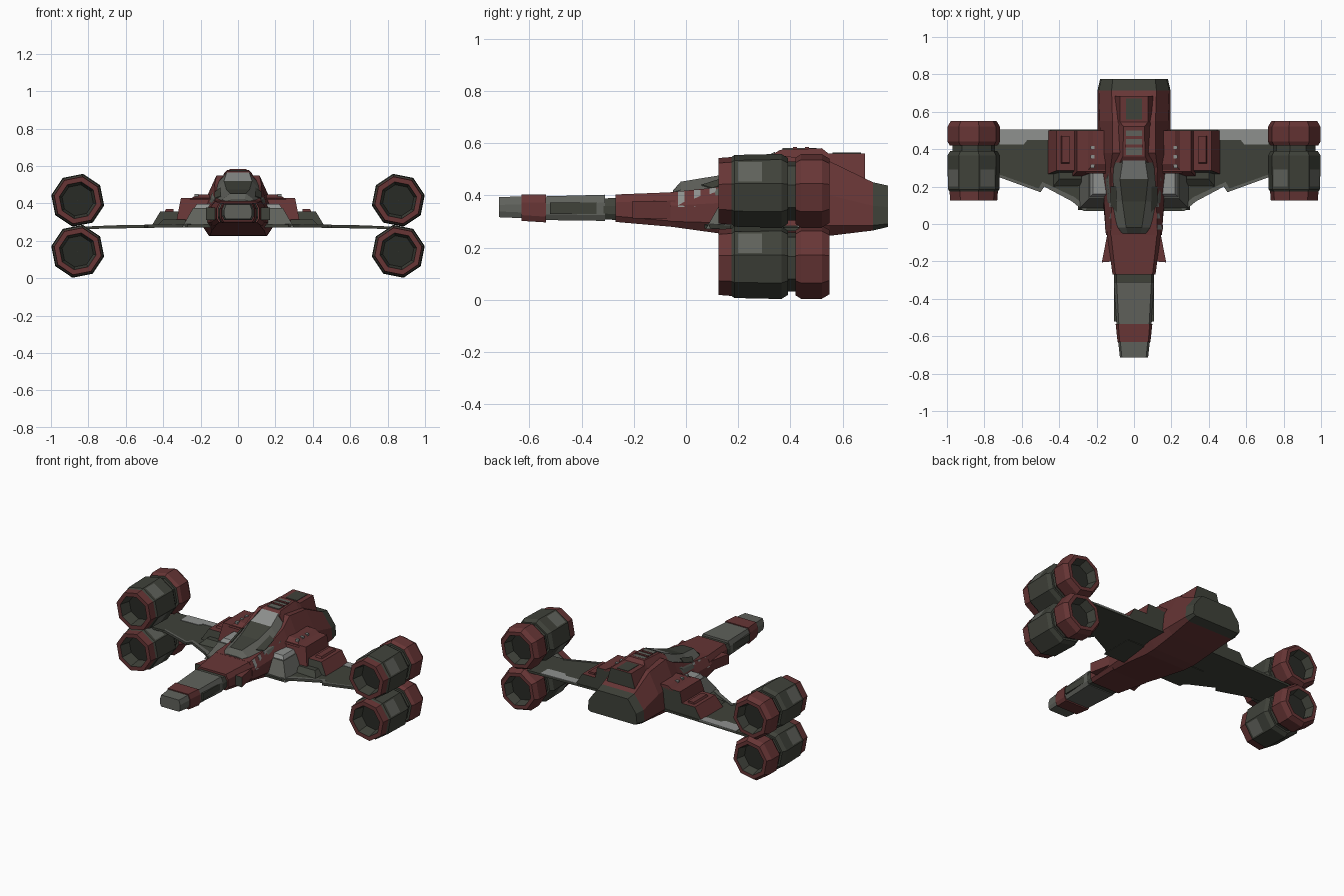
import bpy, bmesh
from math import cos, sin, pi

cube = bpy.data.objects.get("Cube")
if cube:
    bpy.data.objects.remove(cube)


def material(name, r, g, b):
    m = bpy.data.materials.new(name)
    m.use_nodes = True
    m.diffuse_color = (r, g, b, 1)
    m.node_tree.nodes["Principled BSDF"].inputs["Base Color"].default_value = (r, g, b, 1)
    return m


RED = material("dull red", .135, .036, .036)
DARK = material("dark grey green", .05, .054, .042)
GREY = material("mid grey", .115, .12, .105)
LIGHT = material("light grey", .27, .28, .27)
BLACK = material("shadow grey", .022, .024, .019)


def finish(name, bm, mats, mirror=False, rule=None):
    bmesh.ops.recalc_face_normals(bm, faces=bm.faces)
    bm.normal_update()
    if rule:
        for f in bm.faces:
            f.material_index = rule(f)
    mesh = bpy.data.meshes.new(name)
    bm.to_mesh(mesh)
    bm.free()
    for m in mats:
        mesh.materials.append(m)
    ob = bpy.data.objects.new(name, mesh)
    bpy.context.collection.objects.link(ob)
    if mirror:
        ob.modifiers.new("mirror", "MIRROR").use_mirror_merge = False
    return ob


def skin(bm, rings):
    """Join closed rings of points and cap both ends."""
    vs = [[bm.verts.new(p) for p in r] for r in rings]
    n = len(vs[0])
    for a, b in zip(vs, vs[1:]):
        for i in range(n):
            j = (i + 1) % n
            bm.faces.new((a[i], a[j], b[j], b[i]))
    return bm.faces.new(vs[0][::-1]), bm.faces.new(vs[-1])


def loft(name, sections, mats, rule=None, recess=0):
    """Symmetric hull; each section is y, then (half width, z) from the bottom up."""
    bm = bmesh.new()
    rings = [[(w, y, z) for w, z in s] + [(-w, y, z) for w, z in s[::-1]] for y, *s in sections]
    back = skin(bm, rings)[1]
    if recess:
        bmesh.ops.inset_region(bm, faces=[back], thickness=.018)
        back.material_index = 1
        bmesh.ops.inset_region(bm, faces=[back], thickness=.015, depth=-recess)
    return finish(name, bm, mats, rule=rule)


def block(name, x, y, z, mats, front=0, outer=0, rule=None):
    """Mirrored box whose top can slope in at the front and the outer side."""
    bm = bmesh.new()
    low = [(x[0], y[0]), (x[1], y[0]), (x[1], y[1]), (x[0], y[1])]
    top = [(x[0], y[0] + front), (x[1] - outer, y[0] + front), (x[1] - outer, y[1]), (x[0], y[1])]
    skin(bm, [[(*p, z[0]) for p in low], [(*p, z[1]) for p in top]])
    return finish(name, bm, mats, True, rule)


def slab(name, outline, height, thick, mats, rule=None, mirror=True):
    """Thin plate over a plan outline, following a height function."""
    bm = bmesh.new()
    skin(bm, [[(x, y, height(x, y) + d) for x, y in outline] for d in (0, thick)])
    return finish(name, bm, mats, mirror, rule)


# Nose, in stepped segments
def nose(name, y0, y1, w0, w1, b0, b1, t0, t1, mat):
    loft(name, [(y, (w * .88, b), (w, b + .022), (w, t - .03), (w * .86, t))
                for y, w, b, t in ((y0, w0, b0, t0), (y1, w1, b1, t1))], [mat])


nose("nose_tip", -.715, -.62, .075, .086, .316, .312, .393, .396, GREY)
nose("nose_band", -.63, -.535, .088, .098, .302, .296, .402, .402, RED)
nose("nose_barrel", -.54, -.31, .094, .108, .305, .302, .396, .402, GREY)
nose("nose_collar", -.315, -.26, .108, .108, .308, .305, .388, .39, DARK)
nose("neck", -.27, -.04, .115, .145, .298, .278, .403, .412, RED)
block("nose_side_panel", (.09, .106), (-.52, -.33), (.328, .372), [DARK])

# Flared cheek plates beside the neck
bm = bmesh.new()
skin(bm, [[(.11, -.2, z), (.172, -.205, z), (.142, -.05, z), (.11, -.05, z)] for z in (.312, .378)])
finish("cheek_plate", bm, [RED, DARK], True, lambda f: int(f.normal.y < -.8))

# Main hull with a recessed stern
loft("main_hull", [
    (-.06, (.12, .28), (.145, .3), (.15, .36), (.125, .412)),
    (.12, (.14, .255), (.165, .295), (.16, .37), (.12, .43)),
    (.3, (.15, .228), (.18, .285), (.168, .4), (.125, .5)),
    (.38, (.155, .226), (.195, .285), (.178, .41), (.115, .55)),
    (.55, (.16, .245), (.195, .285), (.183, .4), (.115, .53)),
    (.715, (.17, .265), (.195, .285), (.188, .36), (.12, .45))], [RED, DARK], recess=.06)

# Spine block on top
loft("spine", [(.33, (.115, .5), (.075, .555)), (.36, (.11, .5), (.06, .574)),
               (.52, (.105, .5), (.055, .58)), (.545, (.105, .48), (.075, .56)),
               (.685, (.11, .44), (.075, .56))], [RED, DARK], lambda f: int(f.normal.y > .9))
for y0, y1, m in ((.37, .5, GREY), (.56, .67, DARK)):
    t = .577 if y0 < .5 else .56
    loft("spine_inlay", [(y, (.042, t - .006), (.042, t + .003)) for y in (y0, y1)], [m])
for y in (.41, .455):
    loft("spine_rib", [(v, (.045, .572), (.045, .585)) for v in (y, y + .015)], [RED])

# Canopy with a light crown
loft("canopy", [
    (-.05, (.07, .4), (.065, .412), (.035, .418)),
    (-.02, (.09, .4), (.085, .42), (.042, .452)),
    (.12, (.142, .4), (.13, .42), (.062, .475)),
    (.24, (.152, .41), (.145, .44), (.075, .52)),
    (.34, (.13, .45), (.12, .5), (.06, .566))], [GREY, DARK, LIGHT],
    lambda f: (2 if f.calc_center_median().y > .25 else 1) if f.normal.z > .85 else 0)
slab("canopy_window", [(.09, .06), (.125, .1), (.125, .2), (.095, .2)],
     lambda x, y: .465 + (y - .12) * .34 - (x - .08) * .75, .004, [DARK])

# Pale stripes on the shoulders of the hull
for y in (-.03, .03, .09):
    block("hull_stripe", (.115, .155), (y, y + .025), (.355, .418 + y * .1), [LIGHT], outer=.03)

# Wing, pale along the trailing edge
wing_z = lambda x, y: .288 - .018 * x
slab("wing", [(.1, .09), (.16, .07), (.27, .07), (.33, .12), (.48, .2), (.5, .17),
              (.72, .25), (.86, .25), (.86, .505), (.1, .505)],
     lambda x, y: wing_z(x, y) - .01, .014, [DARK])
slab("wing_trailing_plate", [(.45, .45), (.57, .45), (.59, .425), (.72, .425), (.72, .505), (.45, .505)],
     wing_z, .007, [LIGHT])
slab("wing_leading_trim", [(.26, .07), (.33, .12), (.48, .2), (.5, .17), (.72, .25), (.72, .265),
                           (.51, .19), (.49, .225), (.32, .145), (.25, .09)], wing_z, .007, [GREY])

# Wing root fairing
block("root_fairing", (.13, .3), (.075, .3), (.27, .375), [DARK, GREY], .06, .06,
      lambda f: int(f.normal.z > .3))
block("root_light_cap", (.15, .25), (.13, .27), (.35, .398), [LIGHT], .03, .03)
block("root_step", (.28, .44), (.19, .3), (.275, .315), [DARK], .05, .04)

# Shoulder pods, stepped down towards the wing
block("inner_shoulder", (.14, .335), (.25, .5), (.28, .43), [RED, DARK], .03, .03,
      lambda f: int(f.normal.y > .9))
block("inner_shoulder_ridge", (.15, .26), (.27, .5), (.42, .447), [RED], .05, .04)
block("outer_shoulder", (.3, .465), (.265, .5), (.275, .358), [RED, DARK], .02, .05,
      lambda f: int(f.normal.z < .5))
block("shoulder_panel", (.345, .395), (.32, .47), (.35, .37), [RED], .01, .01)
for y in (.3, .35, .4):
    block("shoulder_light", (.212, .232), (y, y + .018), (.43, .451), [LIGHT])

# Engines: a faceted turned profile of (y, radius), hollow at both ends
PROFILE = [(.2, .001), (.2, .085), (.125, .1), (.125, .128), (.175, .132), (.185, .14), (.365, .144),
           (.39, .128), (.39, .115), (.42, .115), (.42, .13), (.44, .143), (.52, .143), (.55, .125),
           (.55, .1), (.49, .085), (.49, .001)]
SIDES = 8


def engine_colour(f):
    band = f.index // SIDES
    if band in (0, 15):
        return 2
    return 0 if band in (2, 3, 10, 11, 12, 13) else 1


for label, cz in (("upper", .417), ("lower", .144)):
    bm = bmesh.new()
    skin(bm, [[(.857 + r * cos((i + .25) * 2 * pi / SIDES), y, cz + r * sin((i + .25) * 2 * pi / SIDES))
               for i in range(SIDES)] for y, r in PROFILE])
    bm.faces.index_update()
    finish(label + "_engine", bm, [RED, DARK, BLACK], True, engine_colour)
    # Pale worn strip along the casing
    bm = bmesh.new()
    for k in (0, 2, 4):
        corners = [(i + .25 + k) * 2 * pi / SIDES for i in (.08, .92)]
        ring = [(.857 + r * cos(a), y, cz + r * sin(a)) for y in (.2, .35)
                for a, r in zip(corners, (.139, .139))]
        bm.faces.new([bm.verts.new(ring[i]) for i in (0, 1, 3, 2)])
    bmesh.ops.solidify(bm, geom=bm.faces[:], thickness=.004)
    finish(label + "_engine_plate", bm, [GREY], True)
